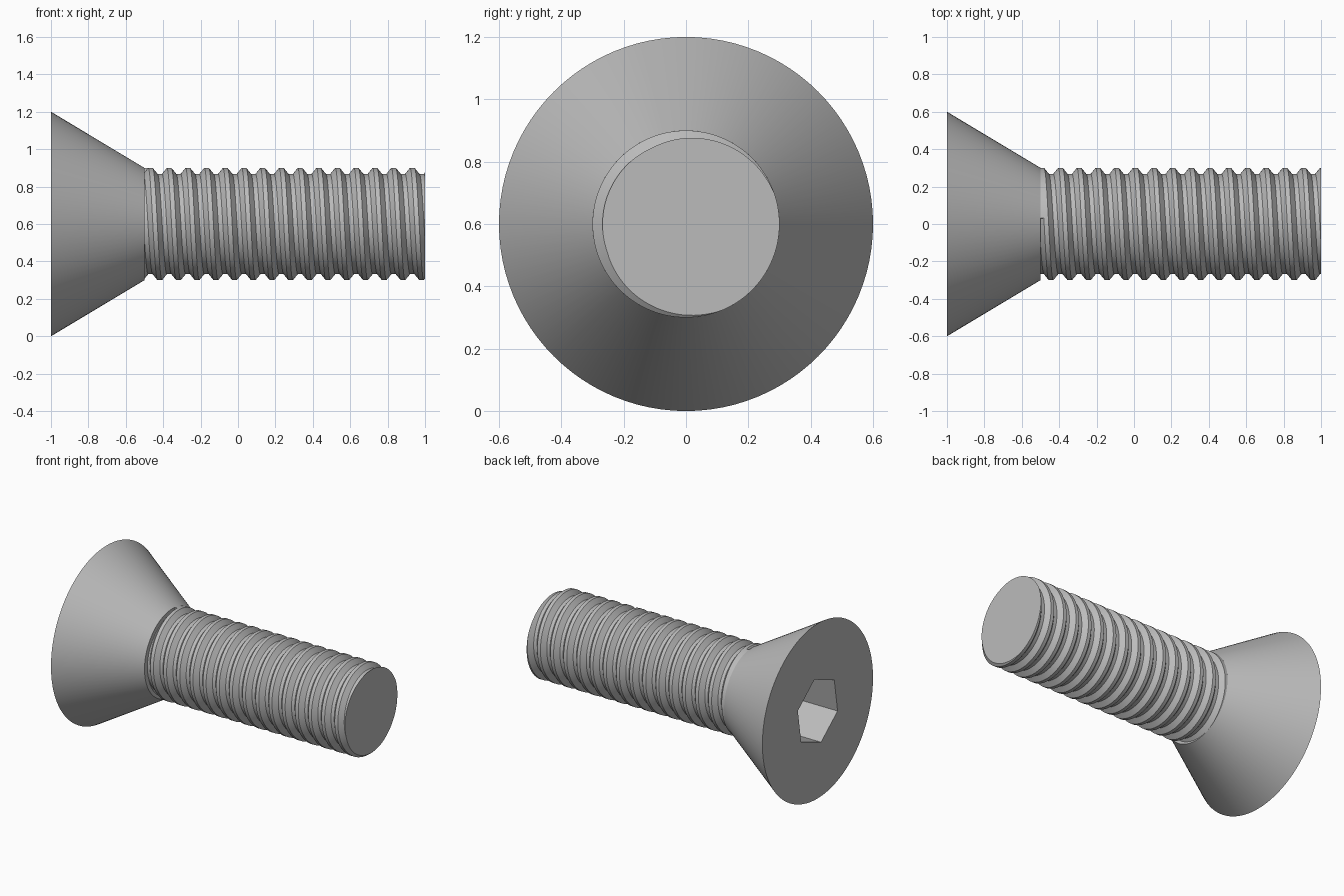
import bpy, bmesh
from math import cos, sin, pi, radians
from mathutils import Vector

cube = bpy.data.objects.get("Cube")
if cube:
    bpy.data.objects.remove(cube, do_unlink=True)

AXIS_Z = 0.6                     # height of the screw axis
HEAD_X, NECK_X, TIP_X = -1.0, -0.5, 1.0
HEAD_R, SHAFT_R, ROOT_R = 0.6, 0.3, 0.268
PITCH, STEPS = 0.1, 96

steel = bpy.data.materials.new("grey steel")
steel.use_nodes = True
colour = (0.5, 0.5, 0.5, 1)
steel.diffuse_color = colour
steel.node_tree.nodes["Principled BSDF"].inputs["Base Color"].default_value = colour


def point(x, radius, angle):
    return Vector((x, radius * cos(angle), AXIS_Z + radius * sin(angle)))


def ring(bm, x, radius, count, turn=0.0):
    return [bm.verts.new(point(x, radius, turn + 2 * pi * i / count)) for i in range(count)]


def wall(bm, a, b):
    for i in range(len(a)):
        j = (i + 1) % len(a)
        bm.faces.new((a[i], a[j], b[j], b[i]))


def finish(bm, name):
    bmesh.ops.recalc_face_normals(bm, faces=bm.faces)
    mesh = bpy.data.meshes.new(name)
    bm.to_mesh(mesh)
    bm.free()
    mesh.materials.append(steel)
    obj = bpy.data.objects.new(name, mesh)
    bpy.context.collection.objects.link(obj)
    bpy.ops.object.select_all(action='DESELECT')
    obj.select_set(True)
    bpy.context.view_layer.objects.active = obj
    bpy.ops.object.shade_smooth_by_angle(angle=radians(30))


# Countersunk head with a blind hexagonal socket
bm = bmesh.new()
rim = ring(bm, HEAD_X, HEAD_R, STEPS)
neck = ring(bm, NECK_X, SHAFT_R, STEPS)
mouth = ring(bm, HEAD_X, 0.231, 6, radians(21))
floor = ring(bm, HEAD_X + 0.3, 0.231, 6, radians(21))
wall(bm, rim, neck)
wall(bm, mouth, floor)
bm.faces.new(neck)
bm.faces.new(floor)
bm.edges.ensure_lookup_table()
border = [e for e in bm.edges if all(abs(v.co.x - HEAD_X) < 1e-5 for v in e.verts)]
bmesh.ops.triangle_fill(bm, use_beauty=True, edges=border)
finish(bm, "countersunk_head")

# Threaded shaft: one groove profile swept along a right-handed helix
bm = bmesh.new()
START = radians(84)
groove = [(-0.038, SHAFT_R), (-0.012, ROOT_R), (0.012, ROOT_R),
          (0.038, SHAFT_R), (PITCH - 0.038, SHAFT_R)]


def thread_row(k, cut):
    angle = START + 2 * pi * k / STEPS
    centre = NECK_X - 0.02 + PITCH * k / STEPS
    return [bm.verts.new(point(centre + dx, r if cut else SHAFT_R, angle)) for dx, r in groove]


# The plain collar turn ends in a step where the groove begins
rows = [thread_row(k, False) for k in range(-STEPS, 1)]
rows += [thread_row(k, True) for k in range(0, 17 * STEPS)]
for a, b in zip(rows, rows[1:]):
    for i in range(len(groove) - 1):
        bm.faces.new((a[i], a[i + 1], b[i + 1], b[i]))
bmesh.ops.remove_doubles(bm, verts=bm.verts, dist=1e-5)

# Trim both ends square and close the tip
for x, side in ((NECK_X, -1), (TIP_X, 1)):
    bmesh.ops.bisect_plane(bm, geom=bm.verts[:] + bm.edges[:] + bm.faces[:], dist=1e-6,
                           plane_co=(x, 0, 0), plane_no=(side, 0, 0), clear_outer=True)
tip = [e for e in bm.edges if e.is_boundary and all(abs(v.co.x - TIP_X) < 1e-4 for v in e.verts)]
bmesh.ops.edgeloop_fill(bm, edges=tip)
finish(bm, "threaded_shaft")
